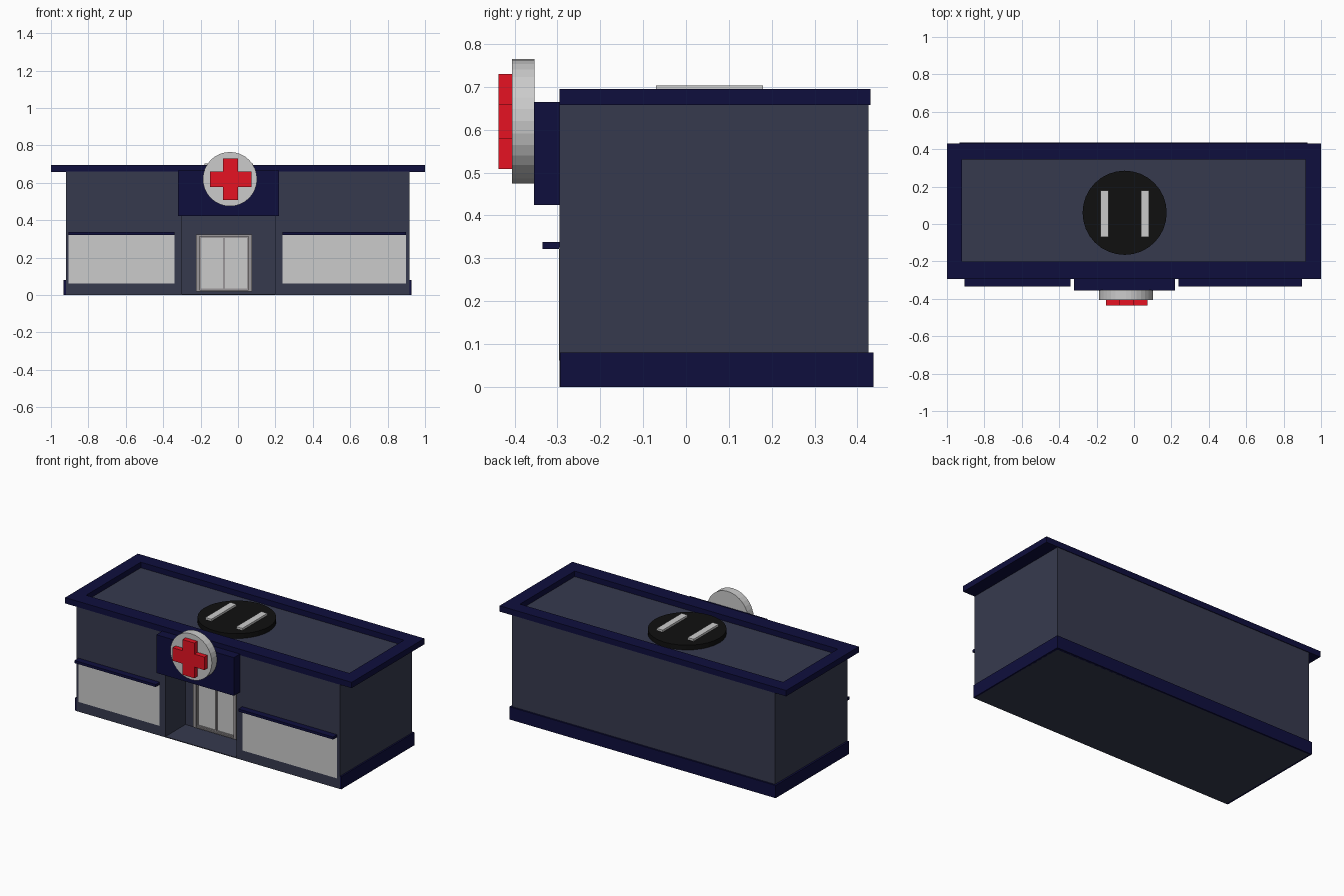
import bpy, bmesh, math

if "Cube" in bpy.data.objects:
    bpy.data.objects.remove(bpy.data.objects["Cube"])


def material(name, rgb):
    m = bpy.data.materials.new(name)
    m.diffuse_color = (*rgb, 1)
    m.use_nodes = True
    m.node_tree.nodes["Principled BSDF"].inputs["Base Color"].default_value = m.diffuse_color
    return m


SLATE = material("slate_wall", (0.037, 0.042, 0.076))
NAVY = material("navy_trim", (0.0045, 0.0045, 0.047))
RED = material("red", (0.79, 0.006, 0.016))
BLACK = material("pad_black", (0.005, 0.005, 0.005))
FRAME = material("door_frame_grey", (0.33, 0.31, 0.32))


def rect(a0, b0, a1, b1):
    return [(a0, b0), (a1, b0), (a1, b1), (a0, b1)]


def circle(ca, cb, r, n=32):
    return [(ca + r * math.cos(2 * math.pi * i / n),
             cb + r * math.sin(2 * math.pi * i / n)) for i in range(n)]


def prism(name, pts, lo, hi, axis="z", mat=None, hole=None):
    """Extrude a profile along z (xy profile) or y (xz profile), with optional matching hole."""
    bm = bmesh.new()

    def loop(profile, h):
        return [bm.verts.new((a, b, h) if axis == "z" else (a, h, b)) for a, b in profile]

    def skin(l0, l1):
        n = len(l0)
        for i in range(n):
            j = (i + 1) % n
            bm.faces.new((l0[i], l0[j], l1[j], l1[i]))

    bottom, top = loop(pts, lo), loop(pts, hi)
    skin(bottom, top)
    if hole:
        hole_bottom, hole_top = loop(hole, lo), loop(hole, hi)
        skin(hole_bottom, hole_top)
        skin(bottom, hole_bottom)
        skin(top, hole_top)
    else:
        bm.faces.new(bottom)
        bm.faces.new(top)
    bmesh.ops.recalc_face_normals(bm, faces=bm.faces)
    me = bpy.data.meshes.new(name)
    bm.to_mesh(me)
    bm.free()
    if mat:
        me.materials.append(mat)
    ob = bpy.data.objects.new(name, me)
    bpy.context.collection.objects.link(ob)
    return ob


# Main building with a recessed entrance
body = prism("building_body", rect(-0.92, -0.295, 0.917, 0.426), 0, 0.66, mat=SLATE)
cutter = prism("entrance_cutter", rect(-0.30, -0.5, 0.197, -0.095), 0.005, 0.425, mat=SLATE)
cutter.hide_render = True
cutter.hide_set(True)
cut = body.modifiers.new("entrance", "BOOLEAN")
cut.operation = "DIFFERENCE"
cut.solver = "EXACT"
cut.object = cutter

# Plinth wrapping the sides and back
prism("plinth", [(-0.932, -0.294), (-0.915, -0.294), (-0.915, 0.42), (0.912, 0.42),
                 (0.912, -0.294), (0.927, -0.294), (0.927, 0.437), (-0.932, 0.437)],
      0, 0.08, mat=NAVY)

# Roof rim around the sunken flat roof
prism("roof_rim", rect(-1, -0.295, 1, 0.43), 0.658, 0.695, mat=NAVY,
      hole=rect(-0.92, -0.20, 0.917, 0.345))

# Landing pad with raised stripes
prism("landing_pad", circle(-0.05, 0.06, 0.225), 0.655, 0.690, mat=BLACK)
for side in (-1, 1):
    x = -0.05 + side * 0.108
    prism("pad_stripe", rect(x - 0.021, -0.07, x + 0.021, 0.18), 0.688, 0.703)

# Entrance fascia, round sign and raised cross
prism("entrance_fascia", rect(-0.322, 0.424, 0.22, 0.665), -0.355, -0.29, "y", NAVY)
prism("sign_disc", circle(-0.043, 0.62, 0.145), -0.406, -0.354, "y")
L, W = 0.111, 0.041
cross = [(-W, -L), (W, -L), (W, -W), (L, -W), (L, W), (W, W),
         (W, L), (-W, L), (-W, W), (-L, W), (-L, -W), (-W, -W)]
prism("sign_cross", [(a - 0.040, b + 0.619) for a, b in cross], -0.437, -0.405, "y", RED)

# Windows with slim awnings
for name, x0, x1 in (("left", -0.907, -0.34), ("right", 0.237, 0.898)):
    prism(name + "_window", rect(x0, 0.062, x1, 0.325), -0.296, -0.28, "y")
    prism(name + "_awning", rect(x0, 0.322, x1, 0.338), -0.335, -0.29, "y", NAVY)

# Double door: outer frame, leaf frames and glass
prism("door_frame", rect(-0.225, 0.02, 0.075, 0.325), -0.125, -0.09, "y", FRAME,
      hole=rect(-0.205, 0.026, 0.055, 0.312))
for name, x0, x1 in (("left", -0.205, -0.075), ("right", -0.075, 0.055)):
    prism(name + "_door_leaf", rect(x0, 0.026, x1, 0.312), -0.115, -0.09, "y", FRAME,
          hole=rect(x0 + 0.006, 0.034, x1 - 0.006, 0.306))
    prism(name + "_door_glass", rect(x0 + 0.006, 0.034, x1 - 0.006, 0.306), -0.108, -0.09, "y")
